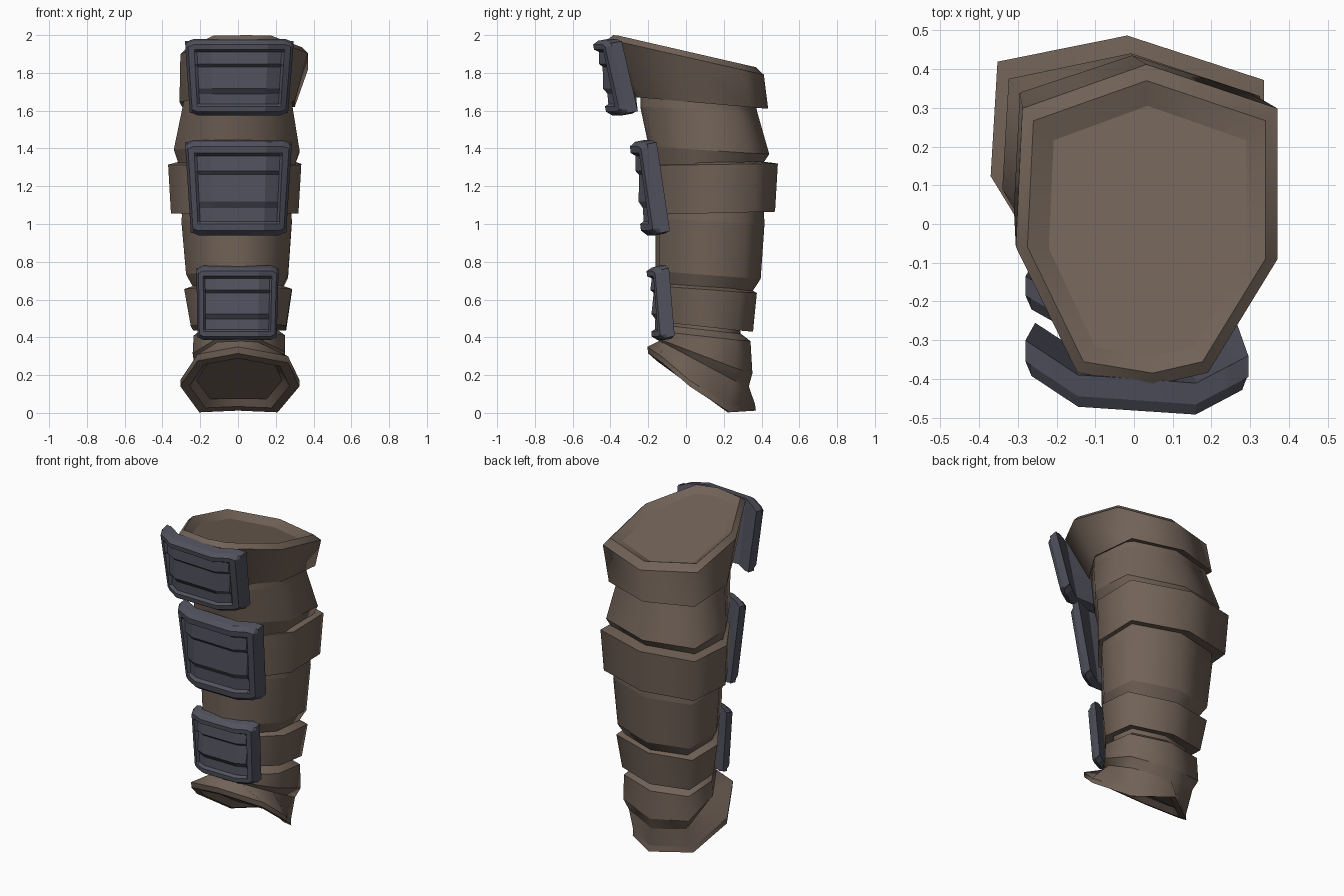
import bpy, bmesh, math

if "Cube" in bpy.data.objects:
    bpy.data.objects.remove(bpy.data.objects["Cube"])


def material(name, rgb):
    m = bpy.data.materials.new(name)
    m.use_nodes = True
    m.diffuse_color = (*rgb, 1)
    bsdf = m.node_tree.nodes["Principled BSDF"]
    bsdf.inputs["Base Color"].default_value = (*rgb, 1)
    bsdf.inputs["Roughness"].default_value = 0.8
    return m


leather = material("brown_leather", (0.165, 0.122, 0.095))
steel = material("blue_grey_steel", (0.082, 0.084, 0.112))


def finish(name, bm, mat):
    bmesh.ops.recalc_face_normals(bm, faces=bm.faces)
    mesh = bpy.data.meshes.new(name)
    bm.to_mesh(mesh)
    bm.free()
    mesh.materials.append(mat)
    ob = bpy.data.objects.new(name, mesh)
    bpy.context.collection.objects.link(ob)
    return ob


# Eight-sided shield outline: u across, v from front to back
OUTLINE = [(0, 1), (-.95, .86), (-1, .42), (-.53, .02), (.05, -.02), (.47, .02), (1, .38), (1, .86)]


def ring(xl, xr, yf, yb, zf, zb, skew=0.08):
    pts = []
    for u, v in OUTLINE:
        x = (xl + xr) / 2 + u * (xr - xl) / 2
        pts.append((x, yf + v * (yb - yf) - skew * x * v, zf + max(v, 0) * (zb - zf)))
    return pts


def loft(name, rings):
    """Closed skin through the rings, smooth around and creased at each ring."""
    bm = bmesh.new()
    loops = [[bm.verts.new(p) for p in r] for r in rings]
    n = len(OUTLINE)
    for a, b in zip(loops, loops[1:]):
        for i in range(n):
            j = (i + 1) % n
            bm.faces.new((a[i], a[j], b[j], b[i])).smooth = True
    bm.faces.new(loops[0])
    bm.faces.new(loops[-1])
    for r in loops:
        for i in range(n):
            bm.edges.get((r[i - 1], r[i])).smooth = False
    return finish(name, bm, leather)


# Top cuff with a shallow recess
loft("top_cuff", [
    ring(-.22, .29, -.33, .305, 1.965, 1.805, 0),
    ring(-.275, .34, -.37, .37, 2.0, 1.83, 0),
    ring(-.305, .37, -.4, .412, 1.975, 1.79, 0),
    ring(-.31, .30, -.25, .435, 1.67, 1.61, 0),
    ring(-.24, .24, -.2, .36, 1.69, 1.64, 0)])

# Sleeve sections between the straps
loft("upper_sleeve", [
    ring(-.28, .28, -.23, .37, 1.72, 1.66),
    ring(-.295, .29, -.23, .375, 1.62, 1.6),
    ring(-.34, .325, -.185, .44, 1.41, 1.37),
    ring(-.31, .3, -.16, .40, 1.3, 1.31)])
loft("middle_sleeve", [
    ring(-.29, .28, -.145, .41, 1.1, 1.1),
    ring(-.30, .285, -.15, .415, 1.03, 1.0),
    ring(-.275, .265, -.15, .395, .75, .71),
    ring(-.23, .23, -.12, .35, .66, .64)])

# Straps
loft("middle_strap", [
    ring(-.29, .28, -.12, .41, 1.34, 1.33),
    ring(-.37, .335, -.16, .485, 1.31, 1.32),
    ring(-.355, .32, -.16, .47, 1.05, 1.065),
    ring(-.27, .26, -.12, .39, 1.07, 1.08)])
loft("lower_strap", [
    ring(-.22, .22, -.11, .33, .69, .66),
    ring(-.285, .285, -.125, .375, .67, .635),
    ring(-.25, .255, -.125, .355, .48, .43),
    ring(-.2, .2, -.1, .3, .5, .45)])


# Flared hem with a slanted, shallow opening
def hem(width, y_shift, lift):
    pts = [(0, .37, .012), (-.205, .22, .003), (-.305, .03, .14), (-.215, -.155, .275),
           (0, -.2, .315), (.265, -.125, .265), (.325, .02, .14), (.21, .23, .003)]
    return [(x * width, .05 + (y - .05) * width + y_shift,
             .15 + (z - .15) * width + lift) for x, y, z in pts]


loft("flared_hem", [
    ring(-.18, .19, -.07, .27, .56, .54),
    ring(-.19, .2, -.08, .29, .46, .42),
    ring(-.235, .25, -.125, .342, .43, .38),
    ring(-.24, .25, -.14, .352, .39, .21),
    ring(-.21, .22, -.135, .333, .38, .14),
    hem(1, -.005, .035),
    hem(1, 0, 0),
    hem(.84, 0, 0),
    hem(.72, .02, .03)])

# Curved front plates: rim, recess and sloped slats
COLS = [-1, -.95, -.84, -.79, -.53, .53, .79, .84, .95, 1]
ROWS = [(0, .03), (.05, 0), (.12, 0), (.15, .024), (.31, .012), (.35, .028),
        (.64, .008), (.71, .026), (.85, .02), (.88, 0), (.95, 0), (1, .03)]


def plate(name, top, bottom, bulge, thick, skew):
    # top and bottom are (left x, right x, front y, z)
    bm = bmesh.new()
    nr, nc = len(ROWS), len(COLS)

    def vert(r, c, back):
        v, depth = ROWS[r]
        u = COLS[c]
        xl, xr, y, z = [a + v * (b - a) for a, b in zip(top, bottom)]
        if c in (0, nc - 1):
            depth = .03
        elif c in (1, 2, nc - 3, nc - 2):
            depth = .03 if r in (0, nr - 1) else 0
        curve = bulge * max(0, abs(u) - .53) / .47
        sag = .012 * (abs(u) > .9)
        x = (xl + xr) / 2 + u * (xr - xl) / 2
        return bm.verts.new((x, y + curve + (thick if back else depth) - skew * u * (1 - v),
                             z + sag * (2 * v - 1) + (.01 if back else 0)))

    sides = [[[vert(r, c, b) for c in range(nc)] for r in range(nr)] for b in (False, True)]
    for g in sides:
        for r in range(nr - 1):
            for c in range(nc - 1):
                bm.faces.new((g[r][c], g[r][c + 1], g[r + 1][c + 1], g[r + 1][c]))
    f, k = sides
    for c in range(nc - 1):
        for r in (0, nr - 1):
            bm.faces.new((f[r][c], f[r][c + 1], k[r][c + 1], k[r][c]))
    for r in range(nr - 1):
        for c in (0, nc - 1):
            bm.faces.new((f[r][c], f[r + 1][c], k[r + 1][c], k[r][c]))
    ob = finish(name, bm, steel)
    bpy.ops.object.select_all(action="DESELECT")
    ob.select_set(True)
    bpy.context.view_layer.objects.active = ob
    bpy.ops.object.shade_smooth_by_angle(angle=math.radians(20))


plate("upper_plate", (-.28, .295, -.485, 1.97), (-.255, .265, -.42, 1.575), .08, .085, .02)
plate("middle_plate", (-.28, .285, -.295, 1.435), (-.25, .255, -.235, .94), .07, .08, .01)
plate("lower_plate", (-.22, .215, -.21, .77), (-.215, .205, -.18, .385), .05, .07, 0)
